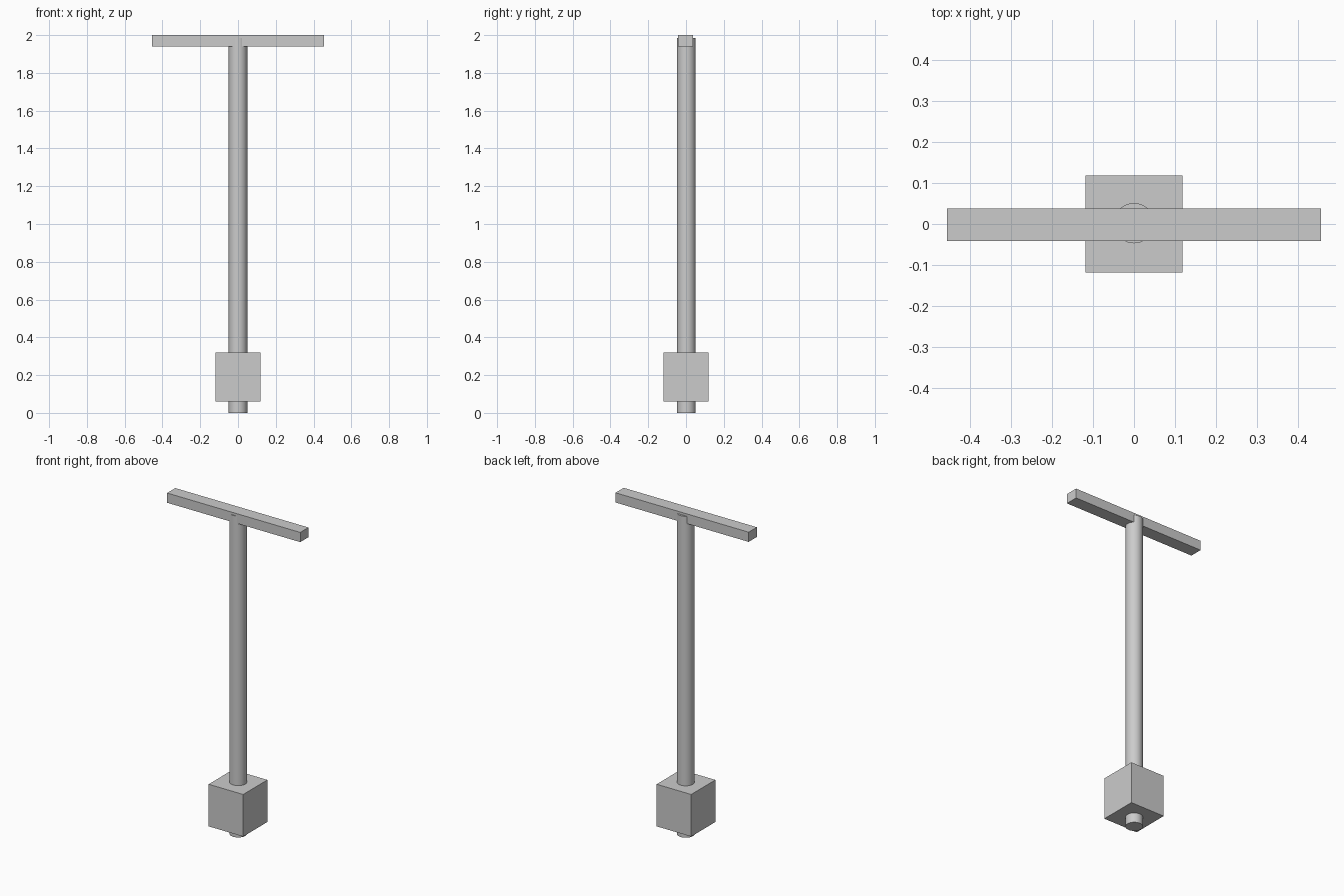
import bpy
import math

cube = bpy.data.objects.get("Cube")
if cube:
    bpy.data.objects.remove(cube, do_unlink=True)

# Single plain grey finish
GREY = (0.6, 0.6, 0.6, 1)
grey = bpy.data.materials.new("plain_grey")
grey.use_nodes = True
grey.diffuse_color = GREY
grey.node_tree.nodes["Principled BSDF"].inputs["Base Color"].default_value = GREY


def box(name, size, centre):
    bpy.ops.mesh.primitive_cube_add(size=1, location=centre)
    ob = bpy.context.object
    ob.name = name
    ob.scale = size
    bpy.ops.object.transform_apply(location=False, rotation=False, scale=True)
    ob.data.materials.append(grey)
    return ob


# Round shaft through the block, its top sunk in the crossbar
shaft_top = 1.985
bpy.ops.mesh.primitive_cylinder_add(
    vertices=48, radius=0.049, depth=shaft_top, location=(0, 0.002, shaft_top / 2))
shaft = bpy.context.object
shaft.name = "shaft"
shaft.data.materials.append(grey)
bpy.ops.object.shade_smooth_by_angle(angle=math.radians(30))

# Square block near the foot
box("foot_block", (0.236, 0.236, 0.26), (0, 0, 0.19))

# Crossbar at the top
box("crossbar", (0.91, 0.08, 0.06), (0, -0.002, 1.97))
